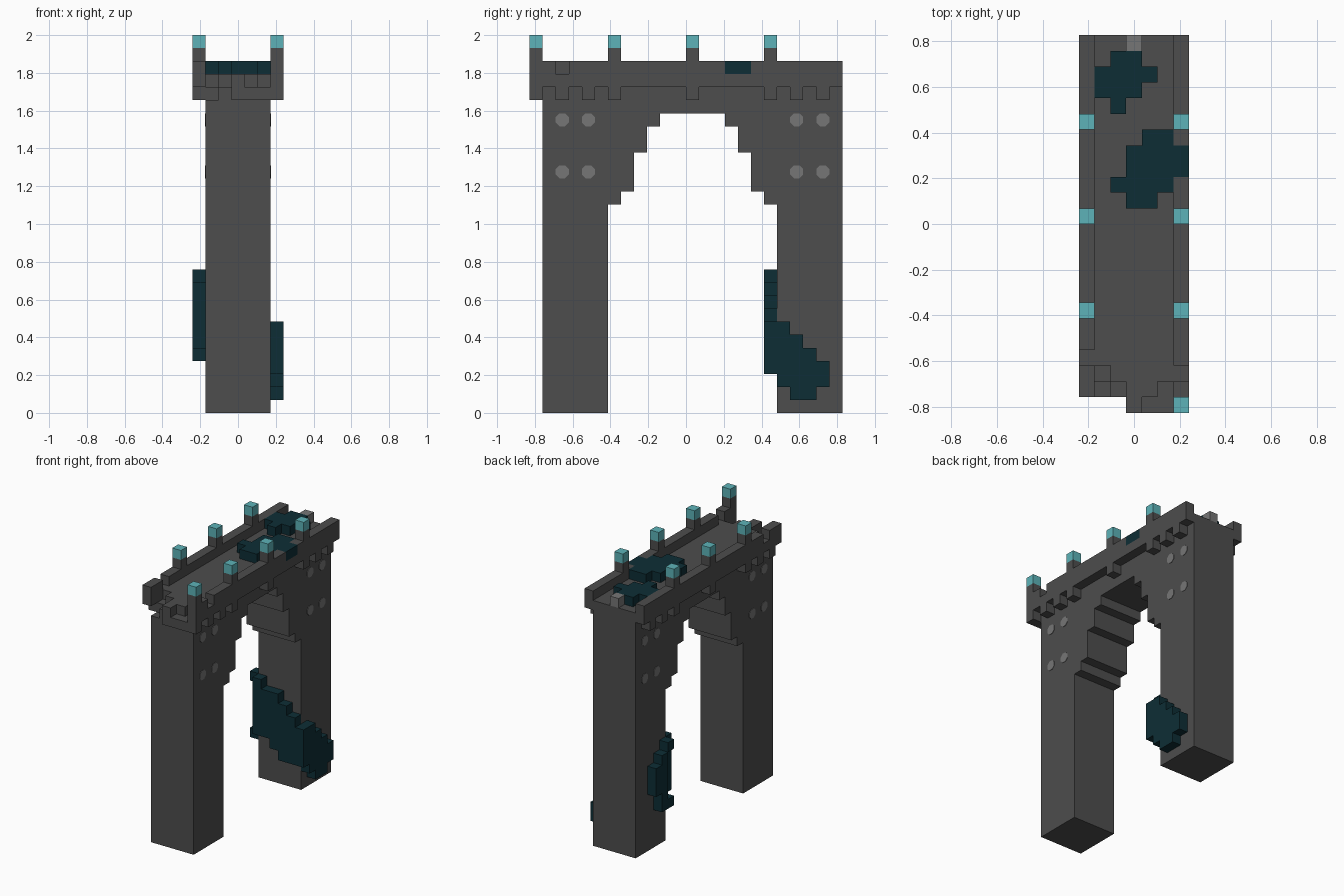
import bpy, bmesh, math
from mathutils import Vector, Matrix
from itertools import product

default_cube = bpy.data.objects.get("Cube")
if default_cube:
    bpy.data.objects.remove(default_cube, do_unlink=True)

UNIT = 2 / 29                      # edge length of one block
WIDE, LONG = 7, 24                 # footprint of the gateway in blocks
ORIGIN = Vector((-WIDE / 2, -LONG / 2, 0))


def material(name, color):
    mat = bpy.data.materials.new(name)
    mat.use_nodes = True
    mat.diffuse_color = (*color, 1)
    shader = mat.node_tree.nodes["Principled BSDF"]
    shader.inputs["Base Color"].default_value = (*color, 1)
    shader.inputs["Roughness"].default_value = 0.9
    return mat


STONE = material("dark stone", (0.075, 0.075, 0.075))
PALE = material("pale stone", (0.18, 0.18, 0.18))
GLOW = material("turquoise lamp", (0.11, 0.45, 0.48))
MOSS = material("dark teal moss", (0.004, 0.027, 0.036))


def link_mesh(name, bm, mat):
    mesh = bpy.data.meshes.new(name)
    bm.to_mesh(mesh)
    bm.free()
    mesh.materials.append(mat)
    obj = bpy.data.objects.new(name, mesh)
    bpy.context.collection.objects.link(obj)
    return obj


def box(x, y, z):
    """Cells of a block; each argument is an index or a (start, stop) pair."""
    spans = [range(*s) if isinstance(s, tuple) else (s,) for s in (x, y, z)]
    return set(product(*spans))


def build(name, mat, cells):
    """Skin a set of cells with its outer faces, then join the flat areas."""
    bm = bmesh.new()
    corners = {}

    def vert(p):
        key = tuple(p)
        if key not in corners:
            corners[key] = bm.verts.new((Vector(key) + ORIGIN) * UNIT)
        return corners[key]

    for cell in sorted(cells):
        for axis in range(3):
            u, v = (axis + 1) % 3, (axis + 2) % 3
            for side in (0, 1):
                beside = list(cell)
                beside[axis] += 2 * side - 1
                if tuple(beside) in cells:
                    continue
                loop = []
                for du, dv in ((0, 0), (1, 0), (1, 1), (0, 1)):
                    p = list(cell)
                    p[axis] += side
                    p[u] += du
                    p[v] += dv
                    loop.append(vert(p))
                bm.faces.new(loop if side else loop[::-1])
    bmesh.ops.dissolve_limit(bm, angle_limit=math.radians(1),
                             verts=bm.verts[:], edges=bm.edges[:])
    return link_mesh(name, bm, mat)


# Levels of the deck
BASE, FLOOR, RAIL, POST, LAMP = range(24, 29)
BODY = (1, WIDE - 1)
LEFT, RIGHT = WIDE - 1, 0

# Two legs joined by a stepped arch
build("front_leg", STONE, box(BODY, (1, 6), (0, BASE)))
build("back_leg", STONE, box(BODY, (19, LONG), (0, BASE)))
arch = set()
for step, bottom in enumerate((16, 17, 20, 22)):
    for y in (6 + step, 18 - step):
        arch |= box(BODY, y, (bottom, BASE))
arch |= box(BODY, (10, 15), BASE - 1)
build("stepped_arch", STONE, arch)

# Deck with a crumbled front edge
deck = box(BODY, (1, LONG), (BASE, RAIL))
deck -= box(1, 1, BASE) | box(1, (1, 3), FLOOR)
deck -= box(2, 1, FLOOR) | box(5, 1, FLOOR)
deck |= box((3, 6), 0, BASE) | box(3, 0, FLOOR)
build("deck", STONE, deck)
build("loose_block", PALE, box(3, LONG - 1, RAIL))

# Parapets, corbels and lamp posts along both sides
for label, x, start, gap in (("left", LEFT, 0, 2), ("right", RIGHT, 1, 3)):
    wall = box(x, (start, LONG), (FLOOR, POST)) - box(x, gap, RAIL)
    if x == LEFT:
        wall -= box(x, (15, 17), RAIL)
        wall |= box(x, 0, BASE)
    for y in (2, 4, 6, 12, 18, 20, 22):
        wall |= box(x, y, BASE)
    posts = [y for y in (0, 6, 12, 18) if y >= start]
    for y in posts:
        wall |= box(x, y, POST)
        build(f"{label}_lamp", GLOW, box(x, y, LAMP))
    build(f"{label}_parapet", STONE, wall)

# Pale eight-sided studs on both long faces
for side in (-1, 1):
    for y, z in product((2, 4, 20, 22), (18, 22)):
        bm = bmesh.new()
        radius = UNIT / 2 / math.cos(math.pi / 8)
        bmesh.ops.create_cone(bm, cap_ends=True, segments=8, radius1=radius,
                              radius2=radius, depth=0.006)
        spot = (Vector((WIDE / 2, y + 0.5, z + 0.5)) + ORIGIN) * UNIT
        spot.x = side * UNIT * (WIDE / 2 - 1)
        turn = Matrix.Rotation(math.pi / 2, 4, "Y") @ Matrix.Rotation(math.pi / 8, 4, "Z")
        bm.transform(Matrix.Translation(spot) @ turn)
        link_mesh("wall_stud", bm, PALE)


def rows(first, spans):
    """Deck moss: one span across the deck for each following row."""
    cells = set()
    for offset, span in enumerate(spans):
        cells |= box(span, first + offset, RAIL)
    return cells


# Moss patches on the deck
build("rear_deck_moss", MOSS, rows(19, ((2, 3), (1, 4), (1, 5), (2, 4))))
build("middle_deck_moss", MOSS,
      rows(13, ((3, 5), (2, 6), (3, 7), (3, 7), (4, 6))))

# Moss creeping round the back leg
inner = set()
for x, span in enumerate(((5, 11), (5, 10), (4, 10), (3, 9), (3, 8)), 1):
    inner |= box(x, 18, span)
build("inner_leg_moss", MOSS, inner)
outer = box(LEFT, 18, (3, 7))
for y, span in enumerate(((2, 7), (1, 6), (1, 5), (2, 4)), 19):
    outer |= box(LEFT, y, span)
build("left_leg_moss", MOSS, outer)
build("right_leg_moss", MOSS, box(RIGHT, 19, 4) | box(RIGHT, 19, 10)
      | box(RIGHT, 20, (4, 10)) | box(RIGHT, 21, (6, 9)))
